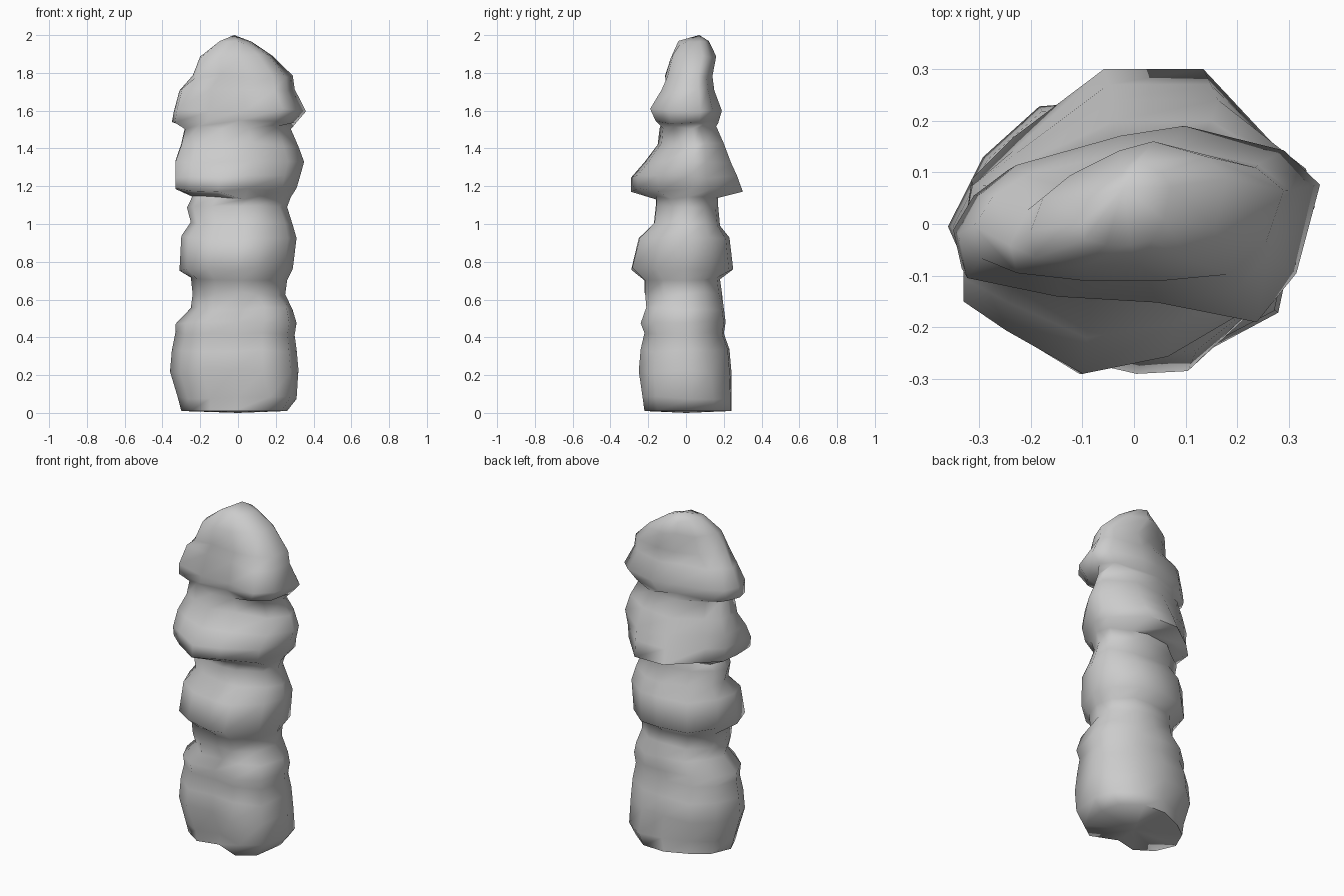
import bpy, bmesh, random, math

random.seed(4)

# Normalised plan outlines (12 points, counter-clockwise from +x)
BASE = [(1, .1), (.88, .55), (.45, .96), (0, 1), (-.48, .95), (-.8, .55),
        (-1, 0), (-.84, -.5), (-.5, -.88), (0, -.84), (.45, -1), (.88, -.68)]
FOOT = [(1, .1), (.9, .6), (.5, .98), (0, 1), (-.48, .75), (-.82, .45),
        (-1, -.05), (-.82, -.55), (-.45, -.85), (0, -.72), (.55, -1), (.9, -.7)]
WAIST = [(1, .05), (.9, .55), (.5, .92), (.1, 1), (-.5, .88), (-.9, .42),
         (-1, -.1), (-.87, -.58), (-.5, -.86), (.05, -1), (.38, -.98), (.85, -.5)]
CHEST = [(1, .1), (.95, .42), (.45, 1), (-.15, 1), (-.7, .55), (-.95, .28),
         (-1, -.1), (-1, -.5), (-.75, -.7), (-.3, -1), (.2, -.88), (.75, -.5)]
CROWN = [(1, .4), (.8, .75), (.25, 1), (-.1, .9), (-.68, .6), (-.88, .3),
         (-1, -.1), (-.95, -.55), (-.45, -.74), (.1, -.8), (.65, -1), (.87, -.5)]
PEAK = [(1, .4), (.8, .75), (.25, 1), (-.1, .85), (-.6, .45), (-.87, .1),
        (-1, -.45), (-.95, -.88), (-.45, -1), (.1, -1), (.6, -.9), (.87, -.4)]

# Each ring: plan, z, x min, x max, y min, y max
RINGS = [
    (FOOT, .01, -.30, .26, -.22, .24), (FOOT, .08, -.32, .31, -.23, .24),
    (BASE, .22, -.36, .32, -.25, .24), (BASE, .33, -.35, .31, -.24, .23),
    (BASE, .42, -.33, .30, -.22, .20), (BASE, .48, -.33, .31, -.24, .21),
    (BASE, .55, -.25, .29, -.21, .20),
    (WAIST, .63, -.24, .25, -.22, .19), (WAIST, .71, -.25, .26, -.22, .18),
    (WAIST, .76, -.31, .29, -.29, .25), (WAIST, .93, -.30, .31, -.25, .23),
    (WAIST, 1.00, -.25, .29, -.17, .18), (WAIST, 1.09, -.27, .26, -.16, .17),
    (WAIST, 1.14, -.24, .28, -.16, .17), (CHEST, 1.18, -.33, .31, -.29, .30),
    (CHEST, 1.25, -.33, .33, -.29, .27), (CHEST, 1.33, -.33, .35, -.22, .24),
    (CHEST, 1.42, -.30, .32, -.15, .20),
    (CHEST, 1.51, -.28, .28, -.14, .16), (CROWN, 1.54, -.35, .31, -.16, .17),
    (CROWN, 1.60, -.34, .36, -.19, .19), (CROWN, 1.71, -.31, .30, -.13, .15),
    (PEAK, 1.78, -.24, .29, -.11, .14), (PEAK, 1.89, -.20, .18, -.08, .16),
    (PEAK, 1.96, -.10, .07, -.04, .12),
]


def ring_points(plan, z, x0, x1, y0, y1, wobble):
    """Fit a plan outline to the ring bounds, with slight height wobble."""
    return [((x0 + x1) / 2 + u * (x1 - x0) / 2,
             (y0 + y1) / 2 + v * (y1 - y0) / 2,
             z + random.uniform(-wobble, wobble)) for u, v in plan]


# Lumpy rock column, lofted through the rings
bm = bmesh.new()
loops = []
for i, r in enumerate(RINGS):
    wobble = 0 if i == 0 else .01
    loops.append([bm.verts.new(p) for p in ring_points(*r, wobble)])
n = len(BASE)
for lo, hi in zip(loops, loops[1:]):
    for k in range(n):
        j = (k + 1) % n
        bm.faces.new((lo[k], lo[j], hi[j], hi[k]))

# Peak and flat underside
tip = bm.verts.new((-.02, .07, 2.0))
foot = bm.verts.new((0, 0, 0))
for k in range(n):
    j = (k + 1) % n
    bm.faces.new((loops[-1][k], loops[-1][j], tip))
    bm.faces.new((loops[0][j], loops[0][k], foot))
bmesh.ops.recalc_face_normals(bm, faces=bm.faces)

mesh = bpy.data.meshes.new("rock_column")
bm.to_mesh(mesh)
bm.free()
column = bpy.data.objects.new("rock_column", mesh)
bpy.context.collection.objects.link(column)
bpy.context.view_layer.objects.active = column
column.select_set(True)
bpy.ops.object.shade_smooth_by_angle(angle=math.radians(75))
